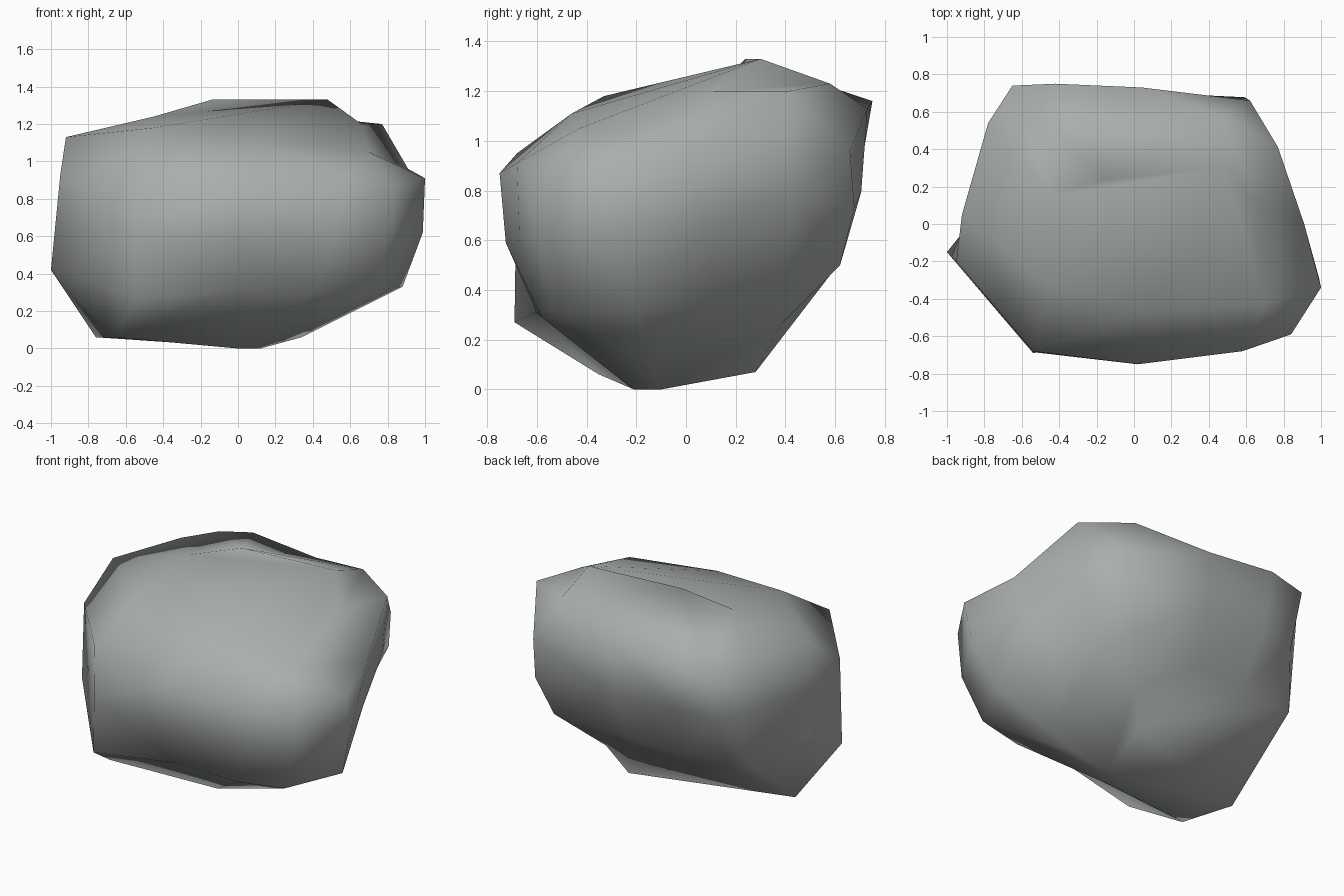
import bpy
import bmesh
from mathutils import Vector

default = bpy.data.objects.get("Cube")
if default:
    bpy.data.objects.remove(default, do_unlink=True)


def make_material(name, colour):
    material = bpy.data.materials.new(name)
    material.use_nodes = True
    material.diffuse_color = colour
    shader = material.node_tree.nodes["Principled BSDF"]
    shader.inputs["Base Color"].default_value = colour
    shader.inputs["Roughness"].default_value = 0.9
    return material


# Upper rim and lower skirt of the boulder, counter-clockwise from the front
rim = [(.02, -.75, .87), (.58, -.68, .91), (.84, -.59, .87), (1, -.34, .91),
       (.91, 0, .96), (.77, .41, 1.2), (.62, .66, .96), (.04, .73, 1.13),
       (-.42, .75, 1.16), (-.65, .74, 1.11), (-.78, .54, 1.11),
       (-.92, .05, 1.13), (-.95, -.2, .93), (-.54, -.68, .95)]
skirt = [(0, -.6, .31), (.4, -.58, .29), (.7, -.53, .31), (.88, -.2, .33),
         (.66, .14, .33), (.58, .4, .4), (.5, .62, .5), (0, .58, .46),
         (-.35, .54, .44), (-.66, .52, .45), (-.77, .48, .47),
         (-.88, 0, .48), (-1, -.15, .42), (-.54, -.69, .27)]

# Sloping crown and uneven underside, one point for every second rim point
crown = [(.1, -.46, 1.11), (.7, -.43, 1.05), (.66, .1, 1.2), (.48, .58, 1.23),
         (-.14, .24, 1.33), (-.45, .15, 1.24), (-.45, -.33, 1.18)]
base = [(0, -.21, 0), (.34, -.13, .06), (.52, -.1, .15), (.3, .38, .26),
        (.21, .28, .07), (-.76, -.02, .06), (-.66, -.35, .06)]
summit = (.48, .3, 1.33)
lowest = (.12, -.1, 0)


def bulge(upper, lower):
    """Point halfway down the flank, pushed outwards except on the flat end."""
    middle = (Vector(upper) + Vector(lower)) / 2
    if middle.x > -0.5:
        middle += Vector((middle.x, middle.y, 0)).normalized() * 0.05
    return middle


belt = [bulge(upper, lower) for upper, lower in zip(rim, skirt)]
bm = bmesh.new()


def add_ring(points):
    return [bm.verts.new(point) for point in points]


def join_rings(lower, upper):
    """Walls between two rings of equal length."""
    count = len(lower)
    for i in range(count):
        j = (i + 1) % count
        bm.faces.new((lower[i], lower[j], upper[j], upper[i]))


def close_cap(outer, inner, tip):
    """Weave a ring to one of half its length, then fan that in to a tip."""
    count = len(inner)
    centre = bm.verts.new(tip)
    for i in range(count):
        j = (i + 1) % count
        corner, middle, following = outer[2 * i], outer[2 * i + 1], outer[2 * j]
        bm.faces.new((corner, middle, inner[i]))
        bm.faces.new((middle, following, inner[j], inner[i]))
        bm.faces.new((inner[i], inner[j], centre))


rings = [add_ring(points) for points in (skirt, belt, rim)]
for lower, upper in zip(rings, rings[1:]):
    join_rings(lower, upper)
close_cap(rings[-1], add_ring(crown), summit)
close_cap(rings[0], add_ring(base), lowest)

bmesh.ops.triangulate(bm, faces=bm.faces[:])
bmesh.ops.recalc_face_normals(bm, faces=bm.faces[:])

# Worn stone, smooth all over
for face in bm.faces:
    face.smooth = True

mesh = bpy.data.meshes.new("boulder")
bm.to_mesh(mesh)
bm.free()
boulder = bpy.data.objects.new("boulder", mesh)
bpy.context.collection.objects.link(boulder)
mesh.materials.append(make_material("stone grey", (.40, .43, .42, 1)))
